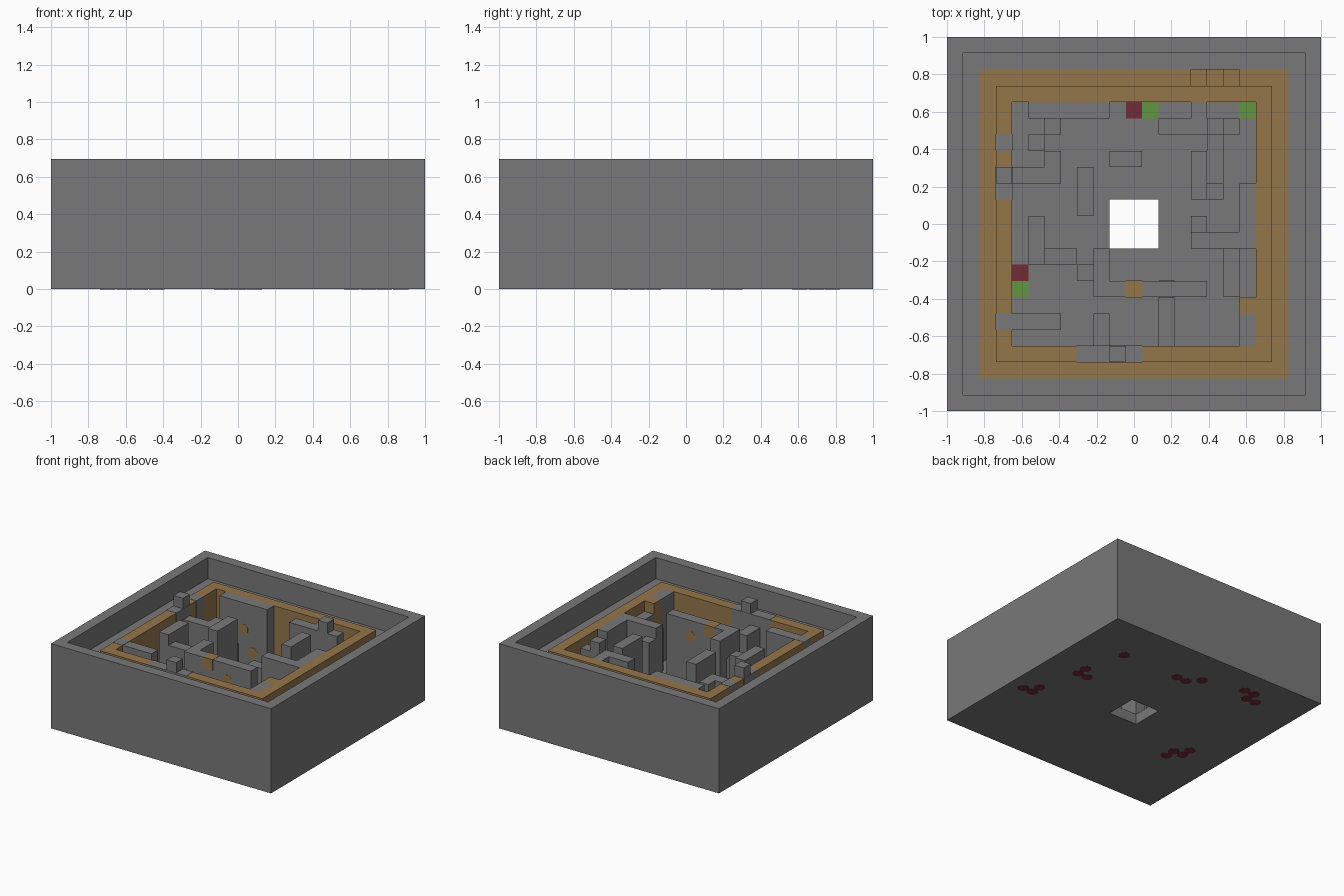
import bpy, bmesh, math
from mathutils import Matrix

cube = bpy.data.objects.get("Cube")
if cube:
    bpy.data.objects.remove(cube, do_unlink=True)

U = 2 / 23  # one grid cell


def material(name, rgb):
    m = bpy.data.materials.new(name)
    m.use_nodes = True
    m.diffuse_color = (*rgb, 1)
    m.node_tree.nodes["Principled BSDF"].inputs["Base Color"].default_value = (*rgb, 1)
    return m


STONE = material("stone grey", (0.19, 0.19, 0.19))
OCHRE = material("ochre", (0.3, 0.18, 0.07))
RED = material("dark red", (0.175, 0.025, 0.04))
GREEN = material("moss green", (0.125, 0.3, 0.055))


def finish(name, bm, mat):
    bmesh.ops.recalc_face_normals(bm, faces=bm.faces[:])
    mesh = bpy.data.meshes.new(name)
    bm.to_mesh(mesh)
    bm.free()
    mesh.materials.append(mat)
    ob = bpy.data.objects.new(name, mesh)
    bpy.context.collection.objects.link(ob)
    return ob


def block(name, i0, i1, j0, j1, top, mat=STONE, bottom=1, grow=0.0):
    """Box over cells i0..i1, j0..j1, heights in cells."""
    bm = bmesh.new()
    size = ((i1 - i0 + 1) * U + grow, (j1 - j0 + 1) * U + grow, (top - bottom) * U + grow)
    place = Matrix.Translation(((i0 + i1) / 2 * U, (j0 + j1) / 2 * U, (top + bottom) / 2 * U))
    bmesh.ops.create_cube(bm, size=1, matrix=place @ Matrix.Diagonal((*size, 1)))
    return finish(name, bm, mat)


def frame(name, outer, inner, bottom, top, mat):
    """Square ring with half widths and heights in cells."""
    bm = bmesh.new()
    corners = [(-1, -1), (1, -1), (1, 1), (-1, 1)]
    loops = [[bm.verts.new((x * r * U, y * r * U, z * U)) for x, y in corners]
             for r, z in ((outer, bottom), (outer, top), (inner, top), (inner, bottom))]
    for a in range(4):
        one, two = loops[a], loops[(a + 1) % 4]
        for k in range(4):
            n = (k + 1) % 4
            bm.faces.new((one[k], one[n], two[n], two[k]))
    return finish(name, bm, mat)


def spot(name, x, y, z, mat, upright):
    """Thin eight-sided patch, lying flat or facing the front."""
    bm = bmesh.new()
    m = Matrix.Translation((x * U, y * U, z * U))
    if upright:
        m = m @ Matrix.Rotation(math.pi / 2, 4, 'X')
    m = m @ Matrix.Rotation(math.pi / 8, 4, 'Z')
    bmesh.ops.create_cone(bm, cap_ends=True, segments=8, radius1=0.045, radius2=0.045,
                          depth=0.003, matrix=m)
    return finish(name, bm, mat)


# Enclosure: outer wall, floor with square hole, ledge, inner ring wall
frame("outer_wall", 11.5, 10.5, 0, 8, STONE)
frame("floor", 10.5, 1.5, 0, 1, STONE)
frame("ledge_outer", 10.5, 9.5, 1, 6, STONE)
ledge = frame("ledge_inner", 9.5, 8.5, 1, 6, OCHRE)
frame("ring_wall", 8.5, 7.5, 1, 7, OCHRE)

# Stepped notch in the ledge
for i, depth in ((4, 1), (5, 2), (6, 1)):
    cutter = block("notch_cutter", i, i, 9, 9, 7, OCHRE, bottom=6 - depth)
    cutter.hide_render = True
    cutter.hide_viewport = True
    cutter.display_type = 'WIRE'
    mod = ledge.modifiers.new("notch", 'BOOLEAN')
    mod.operation = 'DIFFERENCE'
    mod.object = cutter

# Grey stones set in the ring wall, and the taller posts
for i0, i1, j0, j1 in ((-8, -8, 5, 5), (-8, -8, 2, 3), (-8, -8, -6, -6), (-3, 0, -8, -8)):
    block("ring_stone", i0, i1, j0, j1, 7, grow=0.004)
for i, j in ((-8, 3), (-1, -8), (5, 6)):
    block("post", i, i, j, j, 8)

# Maze walls at full height
for i0, i1, j0, j1 in (
        (-6, -2, 7, 7), (-7, -5, -6, -6), (-6, -6, -2, 0), (-3, -3, 1, 3),
        (-2, 4, -4, -4), (-2, -2, -3, -2), (4, 4, 2, 4), (2, 6, 6, 6),
        (4, 7, -1, -1), (7, 7, 0, 2), (7, 7, -7, -6), (4, 4, 7, 7)):
    block("maze_wall", i0, i1, j0, j1, 7)
block("maze_wall_ochre", 7, 7, -5, -5, 7, OCHRE)

# Lower maze walls
for i0, i1, j0, j1, top in (
        (-7, -5, 3, 3, 6), (-5, -5, 4, 4, 6), (-5, -4, -2, -2, 6), (-3, -3, -3, -3, 5),
        (-5, -5, 6, 6, 3), (-6, -6, 5, 5, 4), (-1, 0, 4, 4, 3), (5, 5, 3, 5, 3),
        (5, 5, 2, 2, 2), (4, 4, 0, 0, 6), (6, 6, -4, -2, 5), (7, 7, -4, -2, 6),
        (-2, -2, -7, -6, 6), (2, 2, -7, -5, 4)):
    block("low_wall", i0, i1, j0, j1, top)

# Ochre stones and patches on the maze walls
block("ochre_stone", 0, 0, -4, -4, 7, OCHRE, bottom=6, grow=0.004)
for x, y, z in ((-4, 6.5, 4.5), (-5, 6.5, 2.5), (-3, 6.5, 2.5),
                (2, -4.5, 5.5), (2, -3.5, 5.5)):
    spot("wall_patch", x, y, z, OCHRE, True)

# Coloured floor tiles
for i, j, mat in ((0, 7, RED), (-7, -3, RED), (1, 7, GREEN), (7, 7, GREEN), (-7, -4, GREEN)):
    block("floor_tile", i, i, j, j, 1.05, mat)

# Red patches under the base
for i, j in ((7, 7), (8, 2), (8, 3), (7, 2), (9, -2), (9, -3), (10, -3), (1, 7), (0, 7),
             (-1, 8), (-5, 9), (-6, 9), (-6, 8), (-7, 8), (-7, -4), (-7, -3), (-8, -3), (-8, -2)):
    spot("base_patch", i, j, 0, RED, False)
